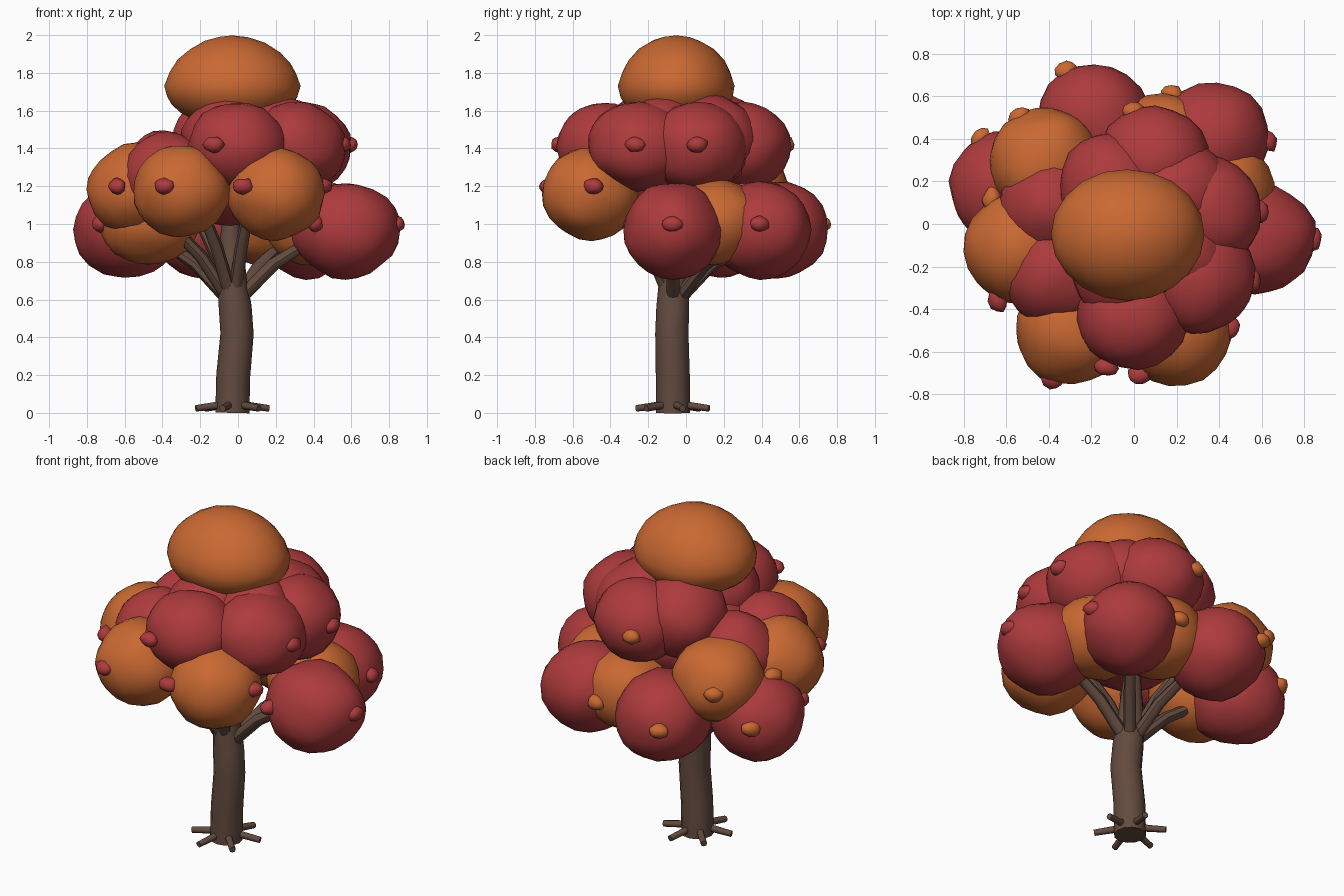
import bpy
import bmesh
import math
import random
from mathutils import Vector, noise

random.seed(4)
cube = bpy.data.objects.get("Cube")
if cube:
    bpy.data.objects.remove(cube, do_unlink=True)


def material(name, colour):
    mat = bpy.data.materials.new(name)
    mat.use_nodes = True
    mat.diffuse_color = (*colour, 1)
    mat.node_tree.nodes["Principled BSDF"].inputs["Base Color"].default_value = (*colour, 1)
    return mat


red = material("crimson leaves", (0.42, 0.043, 0.046))
orange = material("orange leaves", (0.59, 0.14, 0.032))
brown = material("brown bark", (0.125, 0.07, 0.05))
CENTRE = Vector((-0.03, -0.07, 0))
UP = Vector((0, 0, 1))


def blob(name, place, size, mat, detail=3, rough=0.07):
    """Gently lumpy clump, turned so its local x points away from the trunk."""
    bm = bmesh.new()
    bmesh.ops.create_icosphere(bm, subdivisions=detail, radius=1)
    shift = Vector((random.random(), random.random(), random.random())) * 50
    for v in bm.verts:
        v.co *= 1 + rough * noise.noise(v.co * 1.6 + shift)
    mesh = bpy.data.meshes.new(name)
    bm.to_mesh(mesh)
    bm.free()
    mesh.shade_smooth()
    mesh.materials.append(mat)
    obj = bpy.data.objects.new(name, mesh)
    bpy.context.collection.objects.link(obj)
    out = Vector(place) - CENTRE
    obj.location = place
    obj.scale = size
    obj.rotation_euler.z = math.atan2(out.y, out.x)
    return obj


def limb(name, points, radii, sides=12):
    """Tapered closed tube swept through the points."""
    bm = bmesh.new()
    pts = [Vector(p) for p in points]
    rings = []
    for i, (p, r) in enumerate(zip(pts, radii)):
        along = pts[min(i + 1, len(pts) - 1)] - pts[max(i - 1, 0)]
        turn = UP.rotation_difference(along)
        angles = [math.tau * k / sides for k in range(sides)]
        rings.append([bm.verts.new(p + turn @ Vector((r * math.cos(a), r * math.sin(a), 0)))
                      for a in angles])
    for low, high in zip(rings, rings[1:]):
        for k in range(sides):
            n = (k + 1) % sides
            bm.faces.new((low[k], low[n], high[n], high[k]))
    bm.faces.new(rings[0][::-1])
    bm.faces.new(rings[-1])
    mesh = bpy.data.meshes.new(name)
    bm.to_mesh(mesh)
    bm.free()
    mesh.materials.append(brown)
    obj = bpy.data.objects.new(name, mesh)
    bpy.context.collection.objects.link(obj)
    bpy.ops.object.select_all(action="DESELECT")
    obj.select_set(True)
    bpy.context.view_layer.objects.active = obj
    bpy.ops.object.shade_smooth_by_angle(angle=math.radians(45))


# Trunk
limb("trunk", [(-0.03, -0.07, 0), (-0.025, -0.07, 0.2), (-0.005, -0.075, 0.42),
               (-0.015, -0.07, 0.56), (-0.03, -0.065, 0.7), (-0.04, -0.06, 1.05)],
     [0.09, 0.09, 0.088, 0.087, 0.078, 0.045])

# Roots
for i in range(6):
    a = math.radians(15 + 60 * i)
    out = Vector((math.cos(a), math.sin(a), 0))
    limb("root", [CENTRE + out * 0.05 + UP * 0.044, CENTRE + out * 0.2 + UP * 0.024],
         [0.021, 0.018], 8)

# Branches, each reaching into one leaf clump
for x, y, z in [(0.4, -0.07, 0.92), (0.24, 0.25, 0.9), (-0.13, 0.32, 0.9),
                (-0.42, 0.08, 0.92), (-0.2, -0.32, 1.1), (0.06, -0.32, 1.1),
                (-0.36, -0.16, 1.0), (-0.22, 0.15, 1.05)]:
    start = Vector((-0.025, -0.068, 0.57))
    end = Vector((x, y, z))
    limb("branch", [start, start.lerp(end, 0.5) + UP * 0.04, end], [0.036, 0.034, 0.028], 8)

# Lower clumps
for x, y in [(0.57, -0.07), (0.36, 0.39), (-0.19, 0.48), (-0.59, 0.17)]:
    blob("lower_clump", (x, y, 0.97), (0.285, 0.265, 0.255), red)
for x, y in [(0.4, 0.15), (0.13, 0.36), (-0.47, -0.03)]:
    blob("inner_clump", (x, y, 1.01), (0.26, 0.26, 0.23), orange)

# Middle clumps
for x, y, z in [(-0.3, -0.5, 1.175), (0.2, -0.5, 1.16), (-0.54, -0.11, 1.18), (-0.42, 0.29, 1.18)]:
    blob("middle_clump", (x, y, z), (0.26, 0.26, 0.245), orange)

# Upper clumps
for x, y in [(0, -0.43), (0.32, -0.25), (0.35, 0.06), (0.1, 0.3)]:
    blob("upper_clump", (x, y, 1.41), (0.25, 0.27, 0.235), red)
for x, y in [(-0.39, 0.08), (-0.37, -0.24)]:
    blob("shoulder_clump", (x, y, 1.25), (0.24, 0.24, 0.24), red)
for x, y in [(-0.1, 0.17), (0.2, 0.14), (0.2, -0.13), (-0.05, -0.2)]:
    blob("crown_clump", (x, y, 1.44), (0.26, 0.25, 0.24), red)

# Core filling the middle of the crown
blob("crown_core", (-0.02, -0.05, 1.25), (0.38, 0.38, 0.26), red)

# Domed top clump, flatter underneath
top = blob("top_clump", (-0.03, -0.05, 1.73), (0.36, 0.31, 0.27), orange, rough=0.02)
top.rotation_euler.z = 0
for v in top.data.vertices:
    if v.co.z < 0:
        v.co.z *= 0.8
    else:
        v.co.x *= 1 - 0.1 * v.co.z
        v.co.y *= 1 - 0.1 * v.co.z

# Small buds on the clumps, crimson to the front and orange to the back
buds = {
    1.0: [(0.84, -0.07), (0.41, -0.28), (0.625, 0.39), (-0.73, -0.07)],
    1.2: [(-0.64, -0.36), (-0.39, -0.73), (0.025, -0.71), (0.45, -0.49)],
    1.42: [(-0.13, -0.67), (0.55, -0.27), (0.59, 0.06), (0.33, 0.29)],
}
back_buds = {
    1.0: [(-0.32, 0.72), (0.18, 0.61), (-0.72, 0.4)],
    1.2: [(-0.67, 0.12), (-0.54, 0.5)],
    1.42: [(0, 0.53)],
}
for group, mat in ((buds, red), (back_buds, orange)):
    for z, spots in group.items():
        for x, y in spots:
            blob("leaf_bud", (x, y, z), (0.045, 0.056, 0.044), mat, 2, 0.2)
